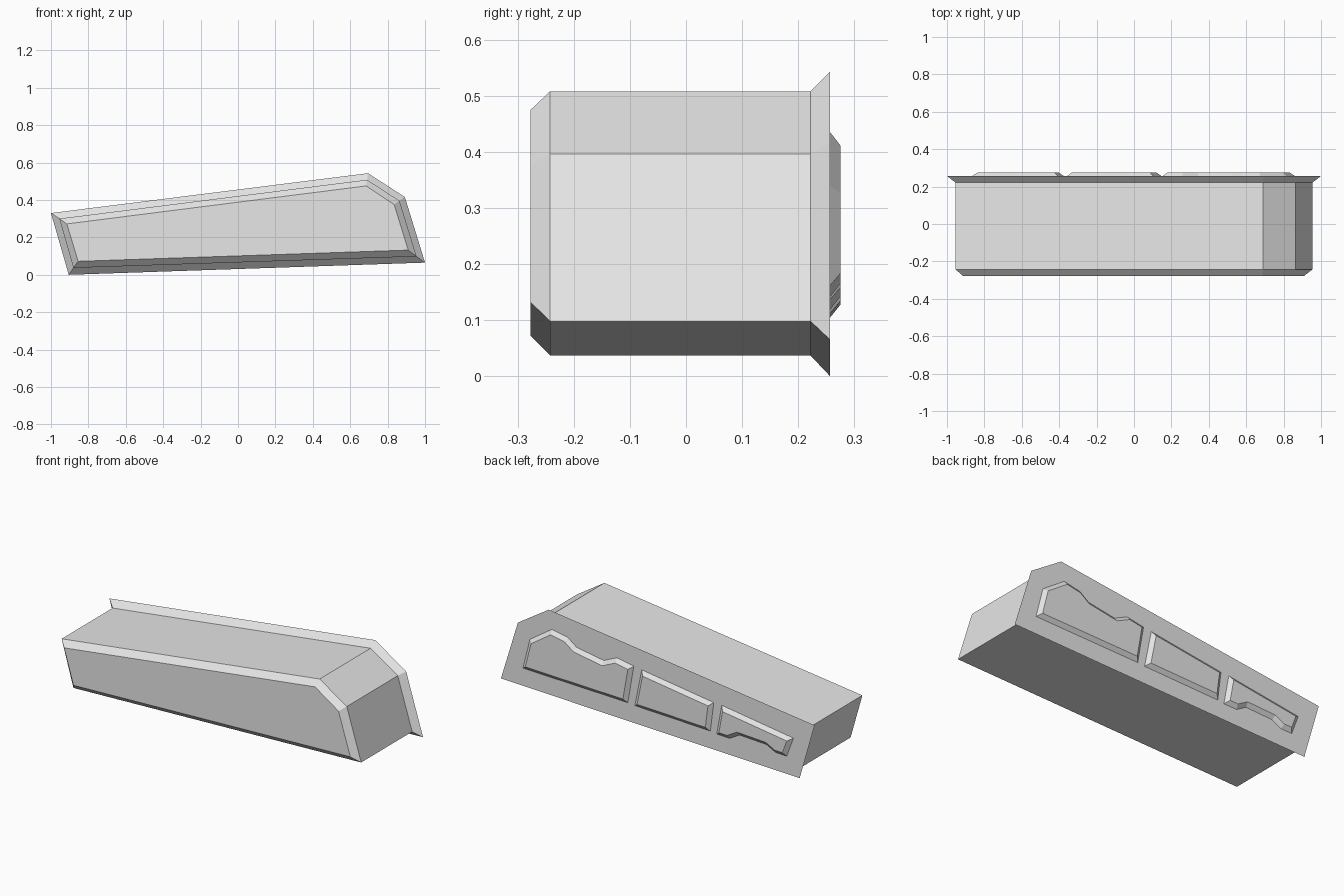
import bpy
import bmesh

cube = bpy.data.objects.get("Cube")
if cube:
    bpy.data.objects.remove(cube, do_unlink=True)

GREY = (0.8, 0.8, 0.8, 1.0)
mat = bpy.data.materials.new("plain grey")
mat.use_nodes = True
mat.diffuse_color = GREY
mat.node_tree.nodes["Principled BSDF"].inputs["Base Color"].default_value = GREY


def add_object(name, bm):
    """Turn a bmesh into a named, grey, flat-shaded object."""
    mesh = bpy.data.meshes.new(name)
    bm.to_mesh(mesh)
    bm.free()
    mesh.materials.append(mat)
    obj = bpy.data.objects.new(name, mesh)
    bpy.context.collection.objects.link(obj)
    return obj


def loft(name, sections):
    """Join (y, profile) sections into a closed solid."""
    bm = bmesh.new()
    rings = [[bm.verts.new((x, y, z)) for x, z in profile] for y, profile in sections]
    count = len(rings[0])
    for a, b in zip(rings, rings[1:]):
        for i in range(count):
            j = (i + 1) % count
            bm.faces.new((a[i], a[j], b[j], b[i]))
    bm.faces.new(rings[0])
    bm.faces.new(rings[-1])
    bmesh.ops.recalc_face_normals(bm, faces=bm.faces)
    return add_object(name, bm)


def raised_panel(name, outline, base=0.257, top=0.275, bevel=0.022):
    """Raised plate with sloping edges on the back of the housing."""
    bm = bmesh.new()
    face = bm.faces.new([bm.verts.new((x, base, z)) for x, z in outline])
    face.normal_update()
    if face.normal.y < 0:
        face.normal_flip()
    bmesh.ops.inset_region(bm, faces=[face], thickness=bevel,
                           use_boundary=True, use_even_offset=True)
    for v in face.verts:
        v.co.y = top
    return add_object(name, bm)


# Housing: chamfered front, straight body, flared back rim
front = [(-0.915, 0.272), (0.685, 0.475), (0.835, 0.375), (0.91, 0.132), (-0.855, 0.072)]
body = [(-0.955, 0.30), (0.69, 0.508), (0.863, 0.396), (0.955, 0.098), (-0.88, 0.037)]
rim = [(-1.0, 0.33), (0.695, 0.543), (0.892, 0.416), (1.0, 0.065), (-0.905, 0.0)]
loft("housing", [(-0.277, front), (-0.242, body), (0.222, body), (0.257, rim)])

# Three raised panels on the back
raised_panel("tall_back_panel", [
    (0.86, 0.162), (0.815, 0.34), (0.675, 0.435), (0.573, 0.415), (0.516, 0.373),
    (0.344, 0.344), (0.261, 0.382), (0.153, 0.362), (0.191, 0.142)])
raised_panel("middle_back_panel", [
    (0.102, 0.355), (-0.357, 0.289), (-0.335, 0.119), (0.146, 0.137)])
raised_panel("low_back_panel", [
    (-0.408, 0.287), (-0.865, 0.22), (-0.822, 0.105), (-0.752, 0.107),
    (-0.694, 0.137), (-0.522, 0.146), (-0.459, 0.11), (-0.376, 0.113)])
